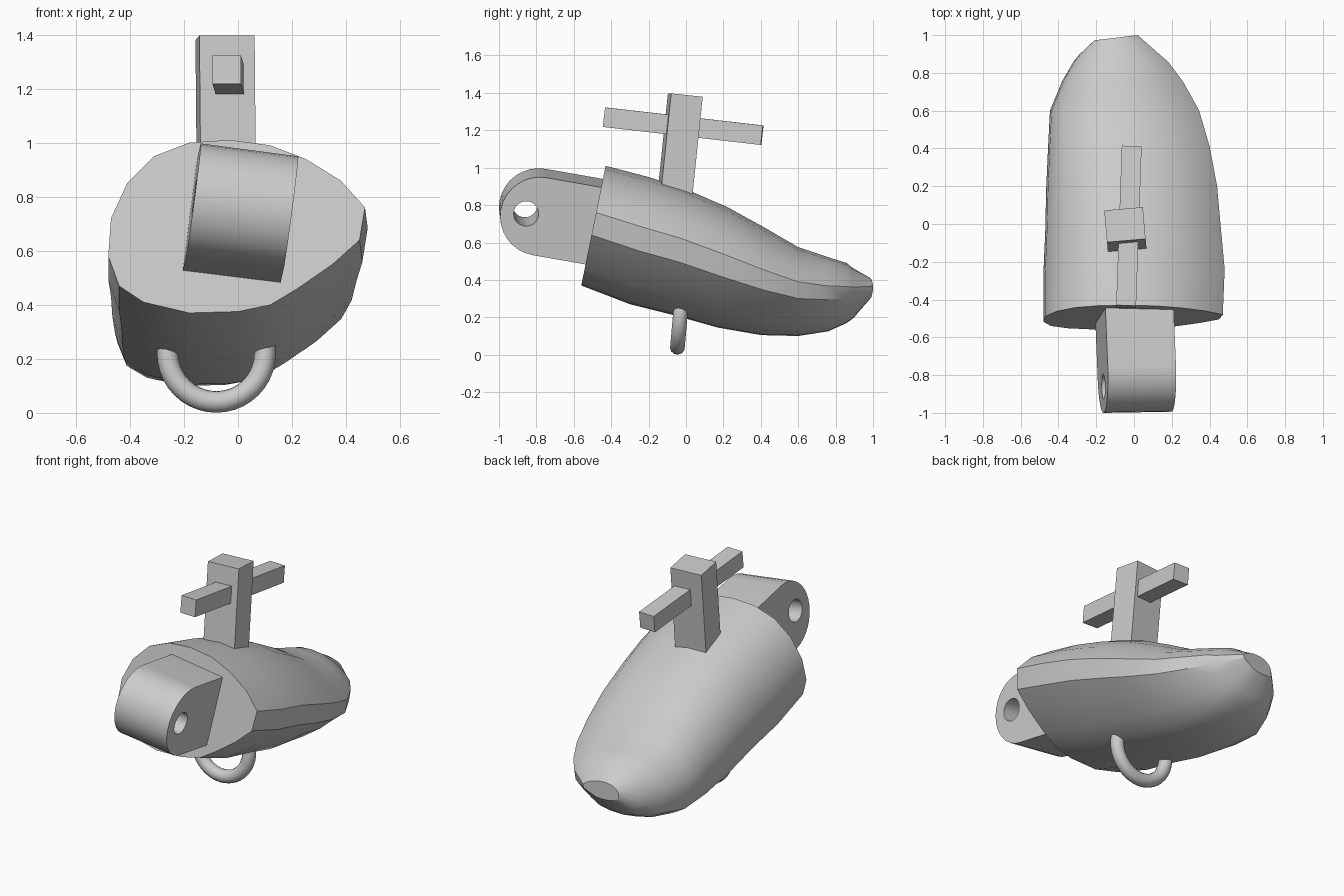
import bpy, bmesh
from math import radians, sin, cos, tau
from mathutils import Matrix, Euler

cube = bpy.data.objects.get("Cube")
if cube:
    bpy.data.objects.remove(cube, do_unlink=True)

grey = bpy.data.materials.new("plain grey")
grey.use_nodes = True
grey.diffuse_color = (0.6, 0.6, 0.6, 1)
grey.node_tree.nodes["Principled BSDF"].inputs["Base Color"].default_value = grey.diffuse_color


def add_mesh(name, bm):
    bmesh.ops.recalc_face_normals(bm, faces=bm.faces)
    mesh = bpy.data.meshes.new(name)
    bm.to_mesh(mesh)
    bm.free()
    obj = bpy.data.objects.new(name, mesh)
    bpy.context.collection.objects.link(obj)
    mesh.materials.append(grey)
    return obj


def select_only(obj):
    bpy.ops.object.select_all(action='DESELECT')
    obj.select_set(True)
    bpy.context.view_layer.objects.active = obj


def smooth(obj):
    select_only(obj)
    bpy.ops.object.shade_smooth_by_angle(angle=radians(30))


def add_box(name, size, centre, tilt):
    bm = bmesh.new()
    bmesh.ops.create_cube(bm, size=1, matrix=Matrix.Diagonal((*size, 1)))
    obj = add_mesh(name, bm)
    obj.location = centre
    obj.rotation_euler = [radians(a) for a in tilt]
    return obj


# Body: one lopsided outline lofted through slanted sections
outline = [(-.48, .58), (-.47, .72), (-.41, .85), (-.31, .95), (-.18, 1.0), (-.03, 1.01),
           (.12, .99), (.25, .94), (.38, .86), (.47, .76), (.45, .64), (.35, .55),
           (.22, .46), (.12, .40), (0, .375), (-.18, .37), (-.35, .41), (-.44, .47)]
unit = [((x + .48) / .95, (z - .37) / .64) for x, z in outline]
# top y, top z, bottom y, bottom z, least x, greatest x
sections = [(-.43, 1.01, -.56, .37, -.48, .47), (-.2, .95, -.3, .27, -.48, .48),
            (0, .885, -.06, .21, -.47, .46), (.22, .79, .17, .145, -.465, .44),
            (.42, .68, .4, .105, -.455, .40), (.6, .575, .6, .1, -.445, .345),
            (.75, .525, .76, .125, -.38, .26), (.86, .49, .86, .17, -.32, .18),
            (.89, .465, .9, .2, -.29, .14), (1, .41, 1, .3, -.21, .02)]
bm = bmesh.new()
rings = []
for yt, zt, yb, zb, x0, x1 in sections:
    skew = .12 if yt == 1 else 0
    rings.append([bm.verts.new((x0 + (x1 - x0) * u, yb + (yt - yb) * v + skew * (x1 - x0) * (u - 1),
                                zb + (zt - zb) * v)) for u, v in unit])
for a, b in zip(rings, rings[1:]):
    for i in range(len(a)):
        j = (i + 1) % len(a)
        bm.faces.new((a[i], a[j], b[j], b[i]))
bm.faces.new(rings[0])
bm.faces.new(rings[-1])
smooth(add_mesh("body", bm))

# Front lug: round-ended plate with a pin hole
def add_loop(curve, points):
    spline = curve.splines.new('POLY')
    spline.points.add(len(points) - 1)
    for p, (x, y) in zip(spline.points, points):
        p.co = (x, y, 0, 1)
    spline.use_cyclic_u = True


curve = bpy.data.curves.new("front_lug", 'CURVE')
curve.dimensions = '2D'
curve.fill_mode = 'BOTH'
curve.extrude = .182
r, lean = .212, radians(80)
arc = [(r * cos(lean + i * tau / 32), r * sin(lean + i * tau / 32)) for i in range(17)]
reach = (.4 * sin(lean), -.4 * cos(lean))
add_loop(curve, arc + [(arc[-1][0] + reach[0], arc[-1][1] + reach[1]),
                       (arc[0][0] + reach[0], arc[0][1] + reach[1])])
add_loop(curve, [(-.073 + .067 * cos(i * tau / 24), .015 + .067 * sin(i * tau / 24)) for i in range(24)])
lug = bpy.data.objects.new("front_lug", curve)
bpy.context.collection.objects.link(lug)
curve.materials.append(grey)
axes = Matrix(((0, 0, 1, 0), (1, 0, 0, 0), (0, 1, 0, 0), (0, 0, 0, 1)))
lug.matrix_world = (Matrix.Translation((.015, -.785, .763))
                    @ Euler((0, radians(7.5), radians(1))).to_matrix().to_4x4() @ axes)
select_only(lug)
bpy.ops.object.convert(target='MESH')
smooth(bpy.context.object)

# Post and crossbar, leaning back
add_box("post", (.205, .17, .66), (-.045, -.038, 1.06), (-6, 0, 5))
add_box("crossbar", (.105, .85, .105), (-.027, -.015, 1.222), (-6.5, 0, -2))

# Ring under the body
bm = bmesh.new()
turns, sides = 40, 14
ring = [[bm.verts.new(((.18 + .04 * cos(b * tau / sides)) * cos(a * tau / turns),
                       .04 * sin(b * tau / sides),
                       (.18 + .04 * cos(b * tau / sides)) * sin(a * tau / turns)))
         for b in range(sides)] for a in range(turns)]
for a in range(turns):
    for b in range(sides):
        n, m = (a + 1) % turns, (b + 1) % sides
        bm.faces.new((ring[a][b], ring[n][b], ring[n][m], ring[a][m]))
loop = add_mesh("hanging_ring", bm)
loop.location = (-.08, -.03, .22)
loop.rotation_euler = (radians(-5), 0, 0)
smooth(loop)
